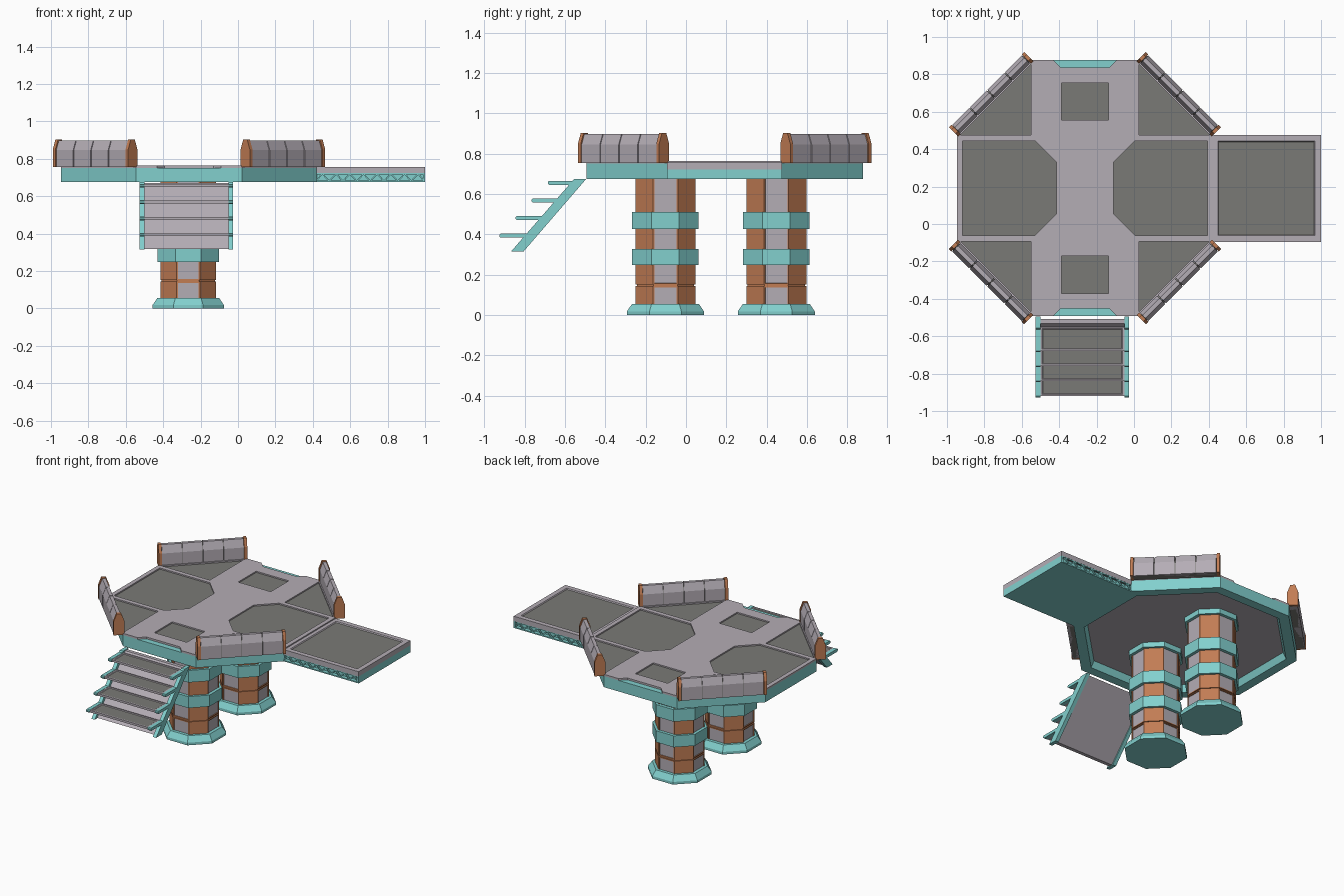
import bpy, bmesh, math
from mathutils import Matrix, Vector

if "Cube" in bpy.data.objects:
    bpy.data.objects.remove(bpy.data.objects["Cube"])


def material(name, r, g, b):
    lin = [((c / 255 + 0.055) / 1.055) ** 2.4 for c in (r, g, b)]
    m = bpy.data.materials.new(name)
    m.diffuse_color = (*lin, 1)
    m.use_nodes = True
    m.node_tree.nodes["Principled BSDF"].inputs["Base Color"].default_value = m.diffuse_color
    return m


GREY = material("light grey", 180, 173, 181)
DARK = material("dark grey panel", 122, 122, 118)
TEAL = material("teal", 130, 208, 206)
COPPER = material("copper", 194, 125, 84)

CX, CY = -0.262, 0.192            # centre of the octagonal deck
CENTRE = Vector((CX, CY, 0))


def finish(name, bm, *mats):
    me = bpy.data.meshes.new(name)
    bm.to_mesh(me)
    bm.free()
    ob = bpy.data.objects.new(name, me)
    for m in mats:
        me.materials.append(m)
    bpy.context.collection.objects.link(ob)
    return ob


def prism_bm(pts, lo, hi, axis='z', matrix=None):
    """Extrude a 2D outline along z (points are x,y) or x (points are y,z) or y (points are x,z)."""
    place = {'z': lambda a, b, t: (a, b, t), 'x': lambda a, b, t: (t, a, b),
             'y': lambda a, b, t: (a, t, b)}[axis]
    bm = bmesh.new()
    rings = [[bm.verts.new(place(a, b, t)) for a, b in pts] for t in (lo, hi)]
    n = len(pts)
    bm.faces.new(rings[0])
    bm.faces.new(rings[1])
    for i in range(n):
        j = (i + 1) % n
        bm.faces.new((rings[0][i], rings[0][j], rings[1][j], rings[1][i]))
    bmesh.ops.recalc_face_normals(bm, faces=bm.faces)
    if matrix:
        bm.transform(matrix)
    return bm


def prism(name, pts, lo, hi, mat, axis='z', matrix=None):
    return finish(name, prism_bm(pts, lo, hi, axis, matrix), mat)


def rect(a0, b0, a1, b1):
    return [(a0, b0), (a1, b0), (a1, b1), (a0, b1)]


def octagon(apothem, x, y):
    r = apothem / math.cos(math.pi / 8)
    return [(x + r * math.cos((k + .5) * math.pi / 4), y + r * math.sin((k + .5) * math.pi / 4))
            for k in range(8)]


def inset_top(bm, width, depth):
    """Sunken dark panel in the upward face."""
    bm.normal_update()
    top = max((f for f in bm.faces if f.normal.z > .9), key=lambda f: f.calc_area())
    bmesh.ops.inset_individual(bm, faces=[top], thickness=width, depth=0)
    bmesh.ops.inset_individual(bm, faces=[top], thickness=.006, depth=-depth)
    top.material_index = 1


# Deck hull: teal octagon, hollowed underneath with a grey ceiling
bm = prism_bm(octagon(.685, CX, CY), .675, .752)
bottom = next(f for f in bm.faces if f.normal.z < -.9)
bmesh.ops.inset_individual(bm, faces=[bottom], thickness=.07)
bmesh.ops.inset_individual(bm, faces=[bottom], thickness=.02, depth=-.045)
bottom.material_index = 1
finish("deck_hull", bm, TEAL, GREY)

# Deck plate with openings for the dark panels and the two edge notches
deck = prism("deck_plate", octagon(.685, CX, CY), .7515, .765, GREY)
side = [(-.655, .253), (-.268, .253), (-.153, .138), (-.153, -.138), (-.268, -.253), (-.655, -.253)]
corner = [(-.29, .66), (-.29, .285), (-.665, .285)]
hatch = rect(-.126, .364, .126, .563)
notch = [(-.215, .73), (-.13, .645), (.13, .645), (.215, .73)]
outlines = []
for sx in (1, -1):
    outlines.append(("side_panel", [(x * sx, y) for x, y in side]))
    outlines.append(("hatch_panel", [(x, y * sx) for x, y in hatch]))
    outlines.append(("notch", [(x, y * sx) for x, y in notch]))
    for sy in (1, -1):
        outlines.append(("corner_panel", [(x * sx, y * sy) for x, y in corner]))
for name, rel in outlines:
    pts = [(x + CX, y + CY) for x, y in rel]
    cutter = prism("cutter", pts, .74, .78, GREY)
    cutter.hide_render = True
    mod = deck.modifiers.new("cut", 'BOOLEAN')
    mod.operation, mod.solver, mod.object = 'DIFFERENCE', 'EXACT', cutter
    bpy.context.view_layer.objects.active = deck
    bpy.ops.object.modifier_apply(modifier=mod.name)
    bpy.data.objects.remove(cutter)
    if name != "notch":
        prism(name, pts, .748, .756, DARK)

# Side extension: framed grey top over a teal truss
X0, X1, Y0, Y1 = .415, 1.0, -.095, .477
bm = prism_bm(rect(X0, Y0, X1, Y1), .723, .757)
inset_top(bm, .047, .007)
finish("extension_top", bm, GREY, DARK)
prism("extension_core", rect(X0, Y0 + .025, X1 - .001, Y1 - .025), .68, .725, TEAL)
prism("extension_base", rect(X0, Y0, X1, Y1), .675, .683, TEAL)
prism("extension_end", rect(X1 - .012, Y0, X1, Y1), .68, .724, TEAL)
steps = 16
pitch = (X1 - X0) / steps
for y in (Y0 + .001, Y1 - .011):
    prism("truss_chord", rect(X0, y, X1, y + .01), .717, .724, TEAL)
    for i in range(steps):
        a = X0 + i * pitch
        z0, z1 = (.68, .72) if i % 2 == 0 else (.72, .68)
        prism("truss_brace", [(a - .005, z0), (a + .005, z0), (a + pitch + .005, z1),
                              (a + pitch - .005, z1)] if i < steps - 1 else
              [(a - .005, z0), (a + .005, z0), (X1, z1), (X1 - .01, z1)],
              y, y + .01, TEAL, 'y')

# Two support columns
PX = -.266
for py in (-.102, .448):
    prism("column_core", octagon(.142, PX, py), .05, .71, COPPER)
    for lo, hi in ((.045, .143), (.151, .715)):
        bm = prism_bm(octagon(.149, PX, py), lo, hi)
        faces = [f for f in bm.faces
                 if abs(f.normal.z) < .1 and max(abs(f.normal.x), abs(f.normal.y)) > .95]
        bmesh.ops.inset_individual(bm, faces=faces, thickness=.009, depth=0)
        bmesh.ops.inset_individual(bm, faces=faces, thickness=.001, depth=-.005)
        for f in faces:
            f.material_index = 1
        finish("column_body", bm, COPPER, GREY)
    for lo, hi in ((.248, .328), (.427, .511), (.685, .722)):
        prism("column_collar", octagon(.165, PX, py), lo, hi, TEAL)
    # Stepped foot with a sloped shoulder
    bm = prism_bm(octagon(.191, PX, py), 0, .018)
    top = next(f for f in bm.faces if f.normal.z > .9)
    bmesh.ops.inset_individual(bm, faces=[top], thickness=.022, depth=.03)
    bmesh.ops.inset_individual(bm, faces=[top], thickness=.005, depth=.007)
    finish("column_foot", bm, TEAL)

# Stairs: two stringers, a sloped back panel and four treads
SX0, SX1, SW = -.527, -.026, .026
for x in (SX0, SX1 - SW):
    prism("stair_stringer", [(-.495, .675), (-.555, .675), (-.868, .315), (-.806, .315)],
          x, x + SW, TEAL, 'x')
prism("stair_back_panel", [(-.507, .67), (-.532, .67), (-.841, .318), (-.816, .318)],
      SX0 + SW, SX1 - SW, GREY, 'x')
for i in range(4):
    y, z = -.685 - i * .0805, .666 - i * .0875
    bm = prism_bm(rect(SX0 + SW, y + .006, SX1 - SW, y + .135), z - .017, z - .002)
    inset_top(bm, .014, .003)
    finish("stair_tread", bm, GREY, DARK)
    for x in (SX0, SX1 - SW):
        prism("tread_bracket", [(y, z - .005), (y + .006, z), (y + .15, z), (y + .15, z - .02),
                                (y + .006, z - .02), (y, z - .014)], x, x + SW, TEAL, 'x')


# Barriers on the four diagonal edges
def barrier_profile(s):
    a, b = .675 + s, .745 - s
    return [(a, .755), (b, .755), (b, .85 - s), (b - .02, .903 - s), (a + .02, .903 - s), (a, .85 - s)]


HALF, CAP, GAP = .285, .02, .005
seg = 2 * (HALF - CAP) / 4
for k in range(4):
    turn = Matrix.Translation(CENTRE) @ Matrix.Rotation(math.radians(45 + 90 * k), 4, 'Z')
    for lo in (-HALF, HALF - CAP):
        prism("barrier_end_cap", barrier_profile(0), lo, lo + CAP, COPPER, 'x', turn)
    prism("barrier_core", barrier_profile(.011), -HALF + .01, HALF - .01, DARK, 'x', turn)
    for i in range(4):
        lo = -HALF + CAP + i * seg
        prism("barrier_segment", barrier_profile(.004), lo + GAP / 2, lo + seg - GAP / 2,
              GREY, 'x', turn)
